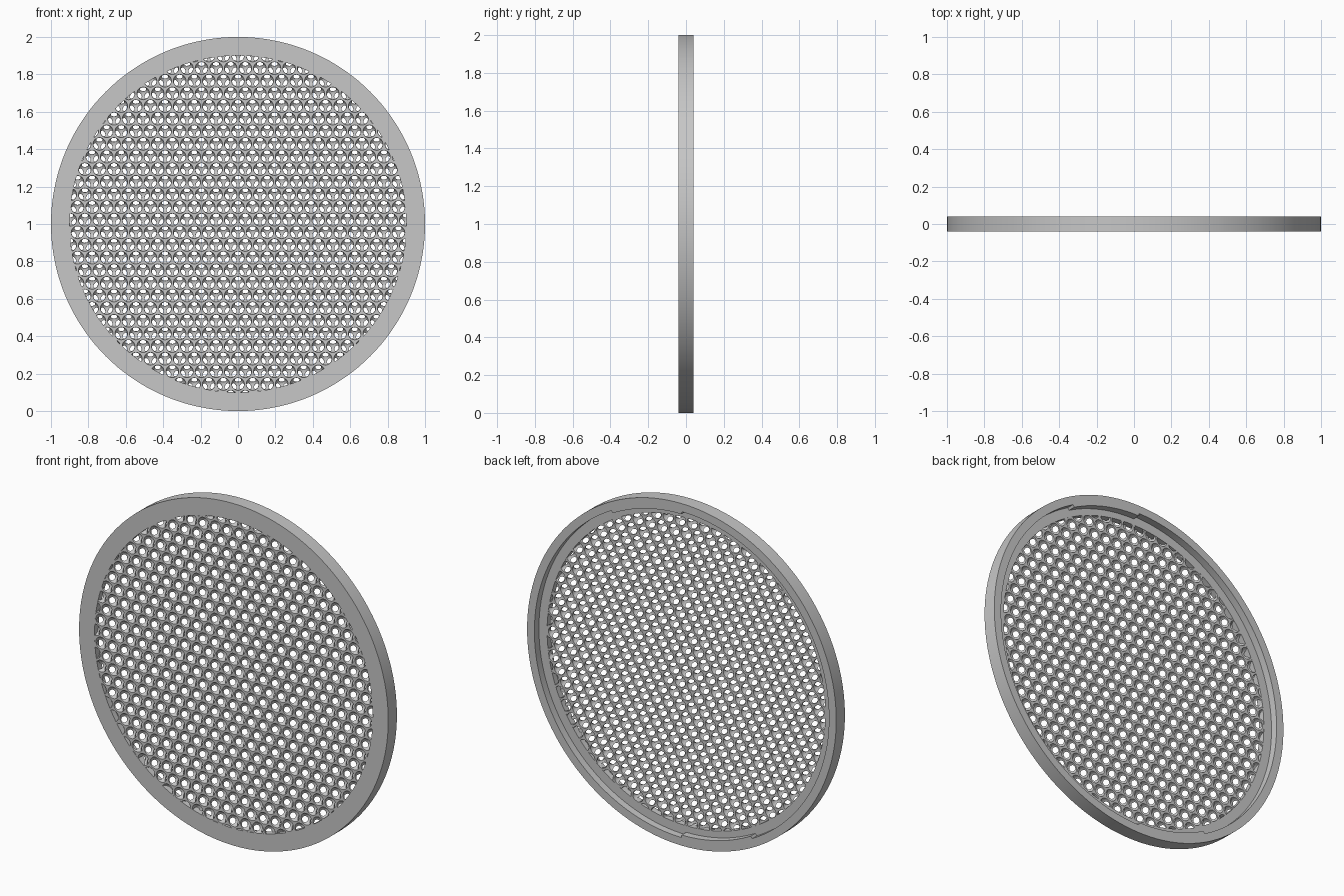
import bpy, bmesh, math
from mathutils import Matrix, Vector

if "Cube" in bpy.data.objects:
    bpy.data.objects.remove(bpy.data.objects["Cube"], do_unlink=True)

PITCH = 0.078             # spacing of the holes
ROW = PITCH * math.sqrt(3) / 2
OFFSET = PITCH / math.sqrt(3)
HOLE_R = 0.034
FRONT, FLOOR, BACK = -0.04, -0.002, 0.04
SINK = 0.0005             # plate faces sit just inside the ring faces
DEPTH = FLOOR - FRONT - 2 * SINK
INNER, LIP, TAB_LIP = 0.9, 0.953, 0.938
TAB_START, TAB_END = 61.5, 90   # degrees, repeated on the opposite side
SEGMENTS, SIDES = 144, 24

grey = bpy.data.materials.new("plain grey")
grey.use_nodes = True
grey.diffuse_color = (0.57, 0.57, 0.57, 1)
grey.node_tree.nodes["Principled BSDF"].inputs["Base Color"].default_value = (0.57, 0.57, 0.57, 1)


def add_object(name, mesh):
    mesh.materials.append(grey)
    mesh.shade_smooth()
    mesh.set_sharp_from_angle(angle=math.radians(35))
    bpy.context.collection.objects.link(bpy.data.objects.new(name, mesh))


def hole_cell():
    """One round dimple with three windows, inside a hexagon of flat web."""
    bm = bmesh.new()
    bmesh.ops.create_uvsphere(bm, u_segments=SIDES, v_segments=8, radius=HOLE_R,
                              matrix=Matrix.Rotation(math.pi / 2, 4, "X"))
    cuts = [(Vector((0, 0, 0)), Vector((0, -1, 0)))]
    for degrees in (90, 210, 330):
        a = math.radians(degrees)
        step = Vector((OFFSET * math.cos(a), DEPTH, OFFSET * math.sin(a)))
        cuts.append((step / 2, step.normalized()))
    for point, normal in cuts:
        bmesh.ops.bisect_plane(bm, geom=bm.verts[:] + bm.edges[:] + bm.faces[:], dist=1e-6,
                               plane_co=point, plane_no=normal, clear_outer=True)
    bmesh.ops.reverse_faces(bm, faces=bm.faces[:])

    # Flat web between the round edge and the hexagon
    rim = []
    for k in range(SIDES):
        a = 2 * math.pi * k / SIDES
        nearest = round(a / (math.pi / 3)) * math.pi / 3
        hexagon = PITCH / 2 / math.cos(a - nearest)
        rim.append([bm.verts.new((r * math.cos(a), 0, r * math.sin(a))) for r in (HOLE_R, hexagon)])
    for k in range(SIDES):
        (a, b), (c, d) = rim[k], rim[(k + 1) % SIDES]
        bm.faces.new((a, b, d, c))
    bm.verts.index_update()
    verts = [v.co.copy() for v in bm.verts]
    faces = [[v.index for v in f.verts] for f in bm.faces]
    bm.free()
    return verts, faces


def perforated_layer(name, verts, faces, y, shift):
    """Repeat the cell over a hexagonal grid within the ring."""
    all_verts, all_faces = [], []
    for j in range(-15, 16):
        for i in range(-14, 15):
            x = (i + (j % 2) / 2) * PITCH
            z = j * ROW + shift
            if math.hypot(x, z) < INNER + OFFSET:
                start = len(all_verts)
                centre = Vector((x, y, z + 1))
                all_verts.extend(v + centre for v in verts)
                all_faces.extend([n + start for n in face] for face in faces)
    mesh = bpy.data.meshes.new(name)
    mesh.from_pydata(all_verts, [], all_faces)
    add_object(name, mesh)


# Two staggered layers of dimples that meet in windows
cell_verts, cell_faces = hole_cell()
perforated_layer("front_mesh", cell_verts, cell_faces, FRONT + SINK, -OFFSET)
half_turn = Matrix.Rotation(math.pi, 3, "X")
perforated_layer("back_mesh", [half_turn @ v for v in cell_verts], cell_faces, FLOOR - SINK, 0)

# Outer ring with a recessed back and two square-ended retaining tabs on the lip
angles = [360 * k / SEGMENTS for k in range(SEGMENTS)]
for end in (TAB_START, TAB_END):
    for side in (0, 180):
        angles += [end + side - 0.05, end + side + 0.05]
bm = bmesh.new()
loops = []
for degrees in sorted(angles):
    a = math.radians(degrees)
    lip = TAB_LIP if TAB_START < degrees % 180 < TAB_END + 0.01 else LIP
    profile = [(INNER, FRONT), (1, FRONT), (1, BACK), (lip, BACK), (lip, FLOOR), (INNER, FLOOR)]
    loops.append([bm.verts.new((r * math.cos(a), y, 1 + r * math.sin(a))) for r, y in profile])
for loop, after in zip(loops, loops[1:] + loops[:1]):
    for n in range(len(loop)):
        m = (n + 1) % len(loop)
        bm.faces.new((loop[n], loop[m], after[m], after[n]))
bmesh.ops.recalc_face_normals(bm, faces=bm.faces[:])
ring_mesh = bpy.data.meshes.new("outer_ring")
bm.to_mesh(ring_mesh)
bm.free()
add_object("outer_ring", ring_mesh)
